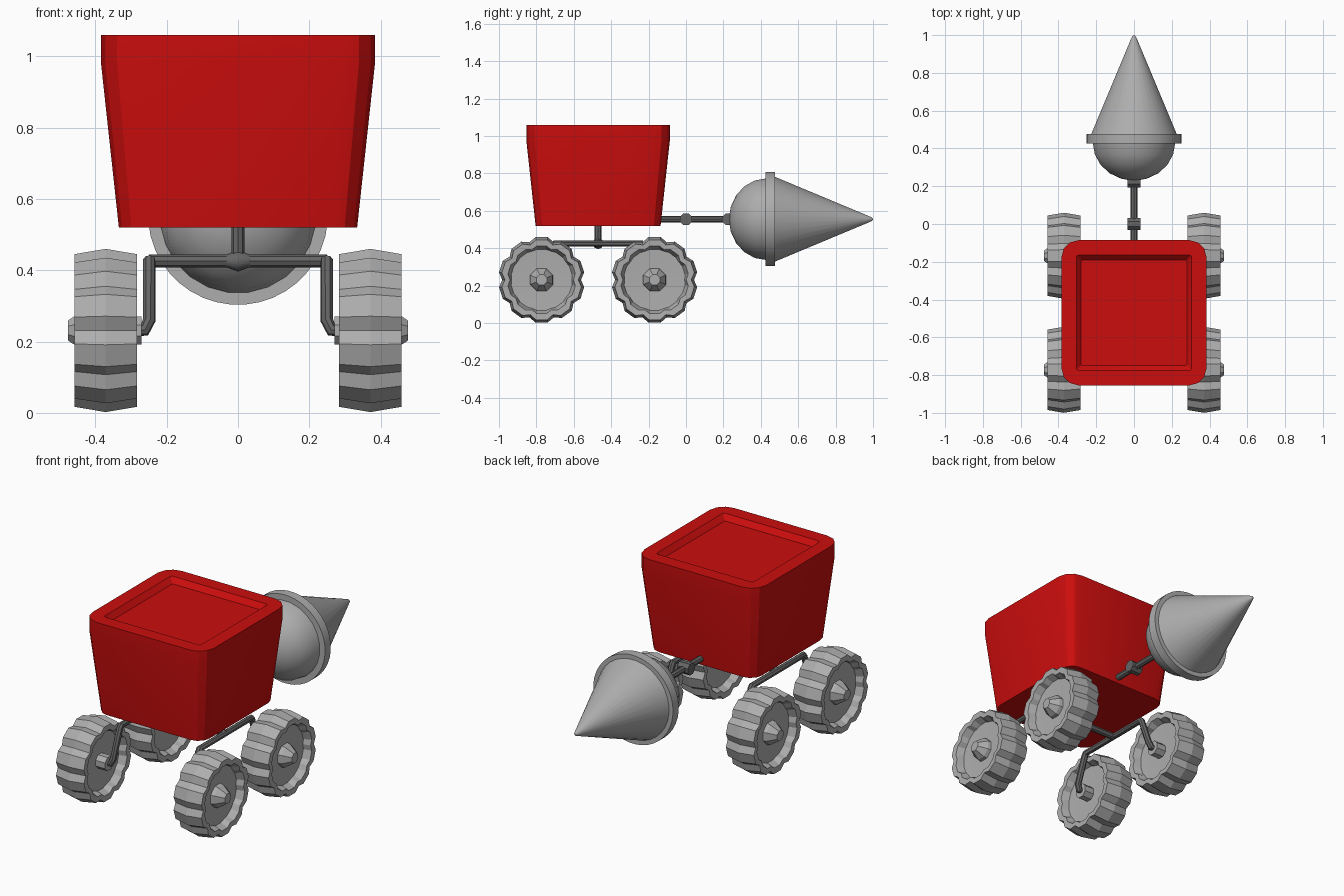
import bpy, bmesh, math
from mathutils import Vector

if "Cube" in bpy.data.objects:
    bpy.data.objects.remove(bpy.data.objects["Cube"])


def material(name, r, g, b):
    m = bpy.data.materials.new(name)
    m.diffuse_color = (r, g, b, 1)
    m.use_nodes = True
    m.node_tree.nodes["Principled BSDF"].inputs["Base Color"].default_value = m.diffuse_color
    return m


RED = material("red paint", 0.60, 0.004, 0.004)
BLACK = material("black cargo", 0.004, 0.004, 0.004)
LIGHT = material("light grey", 0.42, 0.42, 0.42)
DARK = material("dark grey metal", 0.13, 0.13, 0.13)
CY = -0.47          # centre of the cart body along y
DRILL_Z = 0.555


def finish(name, mesh, mats, angle=None):
    ob = bpy.data.objects.new(name, mesh)
    bpy.context.scene.collection.objects.link(ob)
    mesh.materials.clear()
    for m in mats:
        mesh.materials.append(m)
    bpy.ops.object.select_all(action='DESELECT')
    ob.select_set(True)
    bpy.context.view_layer.objects.active = ob
    if angle:
        bpy.ops.object.shade_smooth_by_angle(angle=math.radians(angle))
    return ob


def loft(name, rings, mats, angle=None, last_mat=0):
    """Skin a list of equal-length point rings and cap both ends."""
    bm = bmesh.new()
    loops = [[bm.verts.new(p) for p in ring] for ring in rings]
    n = len(loops[0])
    for a, b in zip(loops, loops[1:]):
        for i in range(n):
            j = (i + 1) % n
            bm.faces.new((a[i], a[j], b[j], b[i]))
    bm.faces.new(loops[0][::-1])
    bm.faces.new(loops[-1]).material_index = last_mat
    bmesh.ops.recalc_face_normals(bm, faces=bm.faces)
    mesh = bpy.data.meshes.new(name)
    bm.to_mesh(mesh)
    bm.free()
    return finish(name, mesh, mats, angle)


def lathe(name, profile, centre, axis, sides, mat, angle=None):
    """Turn (distance, radius) pairs around the x or y axis through centre."""
    rings = []
    for d, r in profile:
        ring = []
        for i in range(sides):
            t = 2 * math.pi * (i + 0.5) / sides
            c, s = r * math.cos(t), r * math.sin(t)
            ring.append(Vector(centre) + Vector((d, c, s) if axis == 'x' else (c, d, s)))
        rings.append(ring)
    return loft(name, rings, [mat], angle)


def tube(name, points, radius=0.018):
    cu = bpy.data.curves.new(name, 'CURVE')
    cu.dimensions = '3D'
    cu.bevel_depth = radius
    cu.bevel_resolution = 2
    cu.use_fill_caps = True
    sp = cu.splines.new('POLY')
    sp.points.add(len(points) - 1)
    for p, co in zip(sp.points, points):
        p.co = (*co, 1)
    tmp = bpy.data.objects.new(name + "_path", cu)
    bpy.context.scene.collection.objects.link(tmp)
    dg = bpy.context.evaluated_depsgraph_get()
    mesh = bpy.data.meshes.new_from_object(tmp.evaluated_get(dg))
    bpy.data.objects.remove(tmp)
    return finish(name, mesh, [DARK], 40)


def rounded_square(half, radius, z, steps=3):
    pts = []
    for k in range(4):
        sx, sy = [(1, 1), (-1, 1), (-1, -1), (1, -1)][k]
        for i in range(steps + 1):
            t = math.pi / 2 * (k + i / steps)
            pts.append((sx * (half - radius) + radius * math.cos(t),
                        CY + sy * (half - radius) + radius * math.sin(t), z))
    return pts


# Tapered cart body with a thick rim and a black filling
loft("cart_body", [rounded_square(h, r, z) for h, r, z in (
    (0.334, 0.07, 0.52), (0.384, 0.09, 0.98), (0.384, 0.09, 1.06),
    (0.305, 0.012, 1.06), (0.28, 0.01, 1.03))], [RED, BLACK], 20, last_mat=1)

# Drill: dome, flange and cone turned around the y axis
dome = [(0.43 - 0.2 * math.cos(a), 0.22 * math.sin(a))
        for a in (math.radians(d) for d in (4, 18, 36, 54, 72, 90))]
lathe("drill_dome", dome, (0, 0, DRILL_Z), 'y', 24, LIGHT, 35)
lathe("drill_flange", [(0.425, 0.252), (0.477, 0.252)], (0, 0, DRILL_Z), 'y', 40, LIGHT, 35)
lathe("drill_cone", [(0.47, 0.23), (0.975, 0.018), (0.993, 0.010), (1.0, 0.002)],
      (0, 0, DRILL_Z), 'y', 32, LIGHT, 40)

# Drill arm with two octagonal joints
tube("drill_arm", [(0, -0.2, DRILL_Z), (0, 0.25, DRILL_Z)])
for label, y in (("rear", 0.0), ("front", 0.225)):
    lathe("arm_joint_" + label, [(-0.034, 0.034), (0.034, 0.034)], (0, y, DRILL_Z), 'x', 8, DARK)

# H-shaped undercarriage
BAR_Z = 0.426
tube("centre_post", [(0, CY, BAR_Z), (0, CY, 0.54)])
tube("cross_bar", [(-0.25, CY, BAR_Z), (0.25, CY, BAR_Z)])
lathe("post_fillet", [(-0.035, 0.017), (0, 0.03), (0.035, 0.017)], (0, CY, BAR_Z), 'x', 10, DARK, 40)


def wheel_ring(centre, d, r, groove, teeth=10):
    """Ring of a cogged tyre: a groove point then two lobe points per tooth."""
    pts = []
    for k in range(teeth):
        for off, cut in ((0, groove), (10, 0), (26, 0)):
            t = math.radians(off + k * 360 / teeth)
            pts.append((centre[0] + d, centre[1] + (r - cut) * math.cos(t),
                        centre[2] + (r - cut) * math.sin(t)))
    return pts


# Half of the tyre section: distance from middle, radius, groove depth
HALF = [(0.04, 0.06, 0), (0.045, 0.165, 0.004), (0.086, 0.183, 0.014),
        (0.088, 0.216, 0.02), (0.0, 0.231, 0.02)]
SECTION = [(-d, r, g) for d, r, g in HALF] + HALF[-2::-1]

for side, s in (("right", 1), ("left", -1)):
    # Side rail and splayed legs as one bent tube
    path = []
    for e in (-1, 1):
        end = [(s * 0.31, CY + e * 0.302, 0.232), (s * 0.262, CY + e * 0.302, 0.232),
               (s * 0.249, CY + e * 0.297, 0.26), (s * 0.249, CY + e * 0.24, 0.412),
               (s * 0.249, CY + e * 0.23, BAR_Z)]
        path += end if e < 0 else end[::-1]
    tube("side_rail_" + side, path)
    for label, e in (("front", -1), ("back", 1)):
        c = (s * 0.371, CY + e * 0.302, 0.231)
        tag = label + "_" + side
        loft("wheel_" + tag, [wheel_ring(c, *p) for p in SECTION], [LIGHT], 12)
        # Octagonal hub outside, small axle disc inside
        lathe("hub_" + tag, [(s * 0.03, 0.068), (s * 0.06, 0.062), (s * 0.092, 0.04),
                             (s * 0.106, 0.03)], c, 'x', 8, LIGHT)
        lathe("axle_" + tag, [(-s * 0.1, 0.042), (-s * 0.03, 0.042)], c, 'x', 8, LIGHT)
